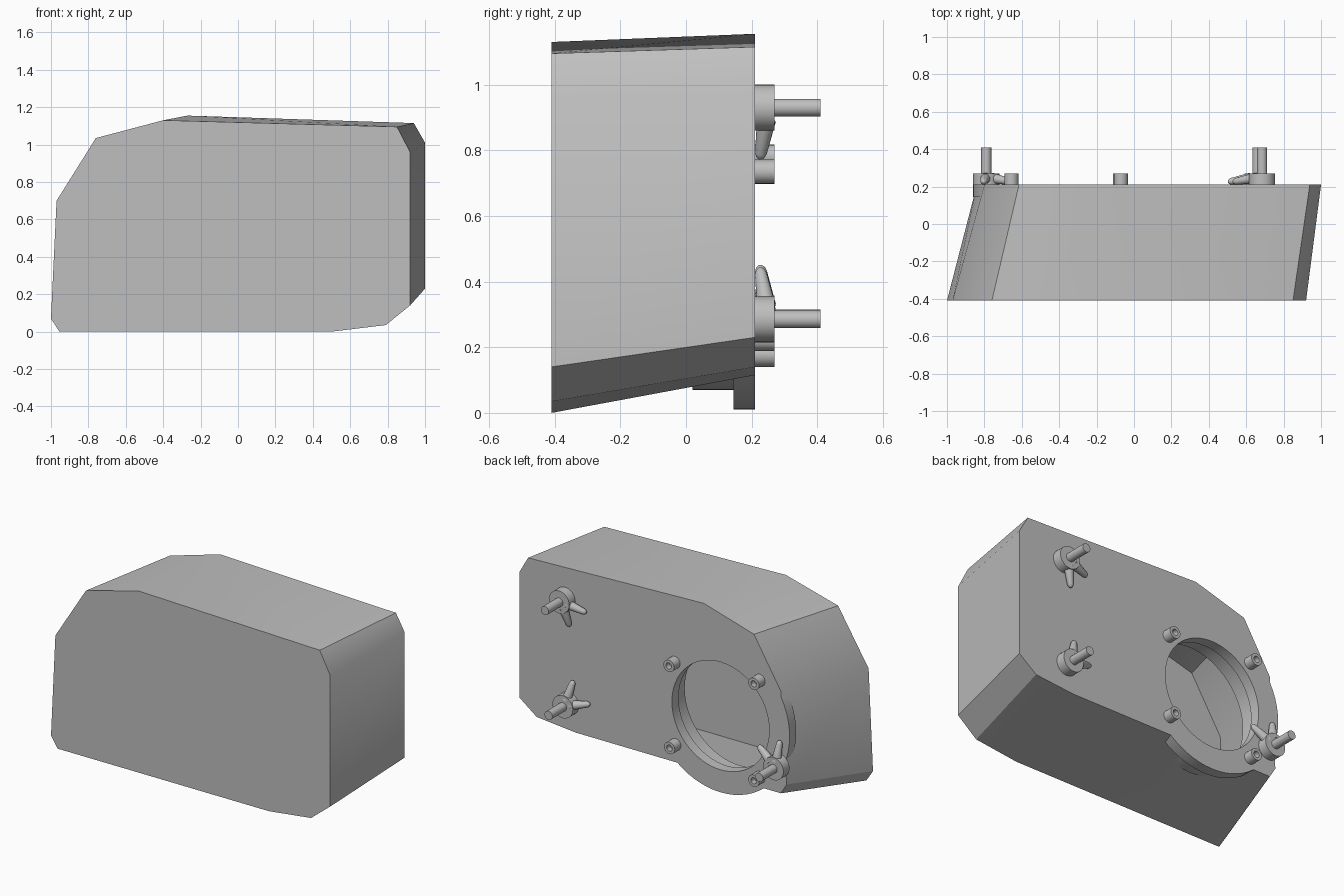
import bpy, bmesh, math
from mathutils import Vector

if "Cube" in bpy.data.objects:
    bpy.data.objects.remove(bpy.data.objects["Cube"])

GREY = (0.52, 0.52, 0.52, 1)
mat = bpy.data.materials.new("plain grey")
mat.use_nodes = True
mat.diffuse_color = GREY
mat.node_tree.nodes["Principled BSDF"].inputs["Base Color"].default_value = GREY

BACK = 0.21
HOLE = (-0.385, 0.485)


def finish(name, bm, angle=30):
    bmesh.ops.recalc_face_normals(bm, faces=bm.faces)
    mesh = bpy.data.meshes.new(name)
    bm.to_mesh(mesh)
    bm.free()
    obj = bpy.data.objects.new(name, mesh)
    bpy.context.collection.objects.link(obj)
    mesh.materials.append(mat)
    select(obj)
    bpy.ops.object.shade_smooth_by_angle(angle=math.radians(angle))
    return obj


def select(obj):
    bpy.ops.object.select_all(action="DESELECT")
    obj.select_set(True)
    bpy.context.view_layer.objects.active = obj


def lathe(name, centre, profile, sides=32, closed=False):
    """Spin (radius, y) points about a y-parallel axis through centre (x, z)."""
    bm = bmesh.new()
    rings = []
    for r, y in profile:
        ring = []
        for i in range(sides):
            a = math.tau * i / sides
            ring.append(bm.verts.new((centre[0] + r * math.cos(a), y,
                                      centre[1] + r * math.sin(a))))
        rings.append(ring)
    pairs = list(zip(rings, rings[1:]))
    if closed:
        pairs.append((rings[-1], rings[0]))
    else:
        bm.faces.new(rings[0])
        bm.faces.new(rings[-1])
    for a, b in pairs:
        for i in range(sides):
            j = (i + 1) % sides
            bm.faces.new((a[i], a[j], b[j], b[i]))
    return finish(name, bm)


# Housing: slanted loft between front and back outlines
front = [(-1, 0.07), (-0.955, 0), (0.5, 0), (0.79, 0.035), (0.92, 0.14),
         (0.92, 0.96), (0.85, 1.095), (-0.40, 1.13), (-0.76, 1.035), (-0.97, 0.70)]
back = [(-0.84, 0.18), (-0.80, 0.115), (0.61, 0.115), (0.88, 0.14), (1, 0.23),
        (1, 1.01), (0.94, 1.115), (-0.27, 1.155), (-0.615, 1.055), (-0.80, 0.75)]
bm = bmesh.new()
f = [bm.verts.new((x, -0.41, z)) for x, z in front]
b = [bm.verts.new((x, BACK, z)) for x, z in back]
bm.faces.new(f)
bm.faces.new(b)
for i in range(len(f)):
    j = (i + 1) % len(f)
    bm.faces.new((f[i], f[j], b[j], b[i]))
housing = finish("housing", bm)

# Hollow the housing and open the round port
shell = housing.modifiers.new("wall", "SOLIDIFY")
shell.thickness = 0.02
shell.offset = -1
cutter = lathe("port_cutter", HOLE, [(0.335, 0.1), (0.335, 0.4)], 64)
cutter.hide_render = True
cut = housing.modifiers.new("port", "BOOLEAN")
cut.operation = "DIFFERENCE"
cut.solver = "EXACT"
cut.object = cutter
select(housing)
for name in [m.name for m in housing.modifiers if m.type in {"SOLIDIFY", "BOOLEAN"}]:
    bpy.ops.object.modifier_apply(modifier=name)
bpy.data.objects.remove(cutter)
select(housing)
bpy.ops.object.shade_smooth_by_angle(angle=math.radians(30))

# Port flange with a stepped collar behind it
lathe("port_flange", HOLE,
      [(0.335, BACK), (0.475, BACK), (0.475, 0.145), (0.415, 0.145),
       (0.415, 0.02), (0.38, 0.02), (0.38, 0.145), (0.335, 0.145)], 64, True)

# Socket-head bolts round the port
for i, c in enumerate([(-0.07, 0.735), (-0.655, 0.78), (-0.075, 0.225), (-0.655, 0.177)]):
    lathe(f"port_bolt_{i + 1}", c,
          [(0.037, BACK - 0.01), (0.037, 0.27), (0.019, 0.27), (0.019, 0.235)], 24)


def wing(name, centre, degrees):
    """Tapered, round-tipped finger leaning down to the plate."""
    a = math.radians(degrees)
    out = Vector((math.cos(a), 0, math.sin(a)))
    hub = Vector((centre[0], 0, centre[1]))
    start = hub + out * 0.04 + Vector((0, 0.245, 0))
    end = hub + out * 0.145 + Vector((0, 0.228, 0))
    axis = (end - start).normalized()
    side = axis.cross(Vector((0, 1, 0))).normalized()
    up = side.cross(axis)
    rings = []
    bm = bmesh.new()
    stations = [(start, 0.029), (end, 0.018), (end + axis * 0.012, 0.013),
                (end + axis * 0.018, 0.005)]
    for p, r in stations:
        rings.append([bm.verts.new(p + r * (side * math.cos(t) + up * math.sin(t)))
                      for t in (math.tau * k / 16 for k in range(16))])
    bm.faces.new(rings[0])
    bm.faces.new(rings[-1])
    for a, b in zip(rings, rings[1:]):
        for k in range(16):
            n = (k + 1) % 16
            bm.faces.new((a[k], a[n], b[n], b[k]))
    finish(name, bm, 50)


# Mounting studs with wing nuts
mounts = {"upper": ((0.685, 0.93), (195, 255)),
          "lower": ((0.66, 0.285), (165, 105)),
          "corner": ((-0.79, 0.288), (95, 35))}
for label, (c, angles) in mounts.items():
    lathe(f"{label}_stud", c, [(0.027, BACK - 0.01), (0.027, 0.41)], 24)
    lathe(f"{label}_nut", c, [(0.07, BACK), (0.07, 0.27)])
    for k, angle in enumerate(angles):
        wing(f"{label}_nut_wing_{k + 1}", c, angle)
